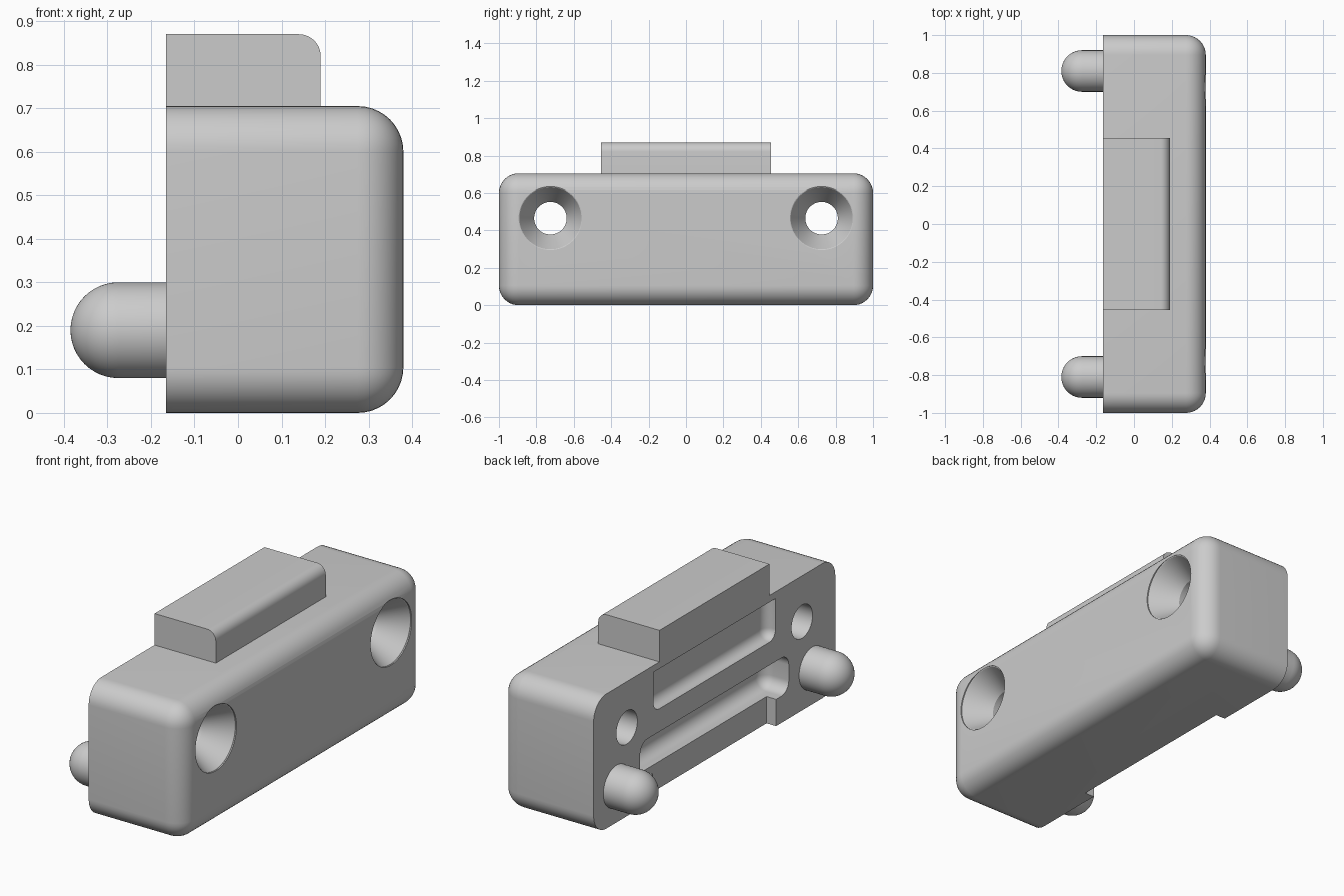
import bpy
import bmesh
from math import radians, sin, cos, pi
from mathutils import Matrix, Vector

cube = bpy.data.objects.get("Cube")
if cube:
    bpy.data.objects.remove(cube)

grey = bpy.data.materials.new("plain grey")
grey.use_nodes = True
colour = (0.6, 0.6, 0.6, 1)
grey.diffuse_color = colour
grey.node_tree.nodes["Principled BSDF"].inputs["Base Color"].default_value = colour

BACK, FACE = -0.165, 0.38


def add_object(name, bm):
    bmesh.ops.recalc_face_normals(bm, faces=bm.faces)
    mesh = bpy.data.meshes.new(name)
    bm.to_mesh(mesh)
    bm.free()
    mesh.materials.append(grey)
    obj = bpy.data.objects.new(name, mesh)
    bpy.context.collection.objects.link(obj)
    return obj


def rounded_box(name, low, high, radius, rounded):
    """Box between two corners; rounded(mid) picks edges by unit midpoint (-1..1)."""
    low, high = Vector(low), Vector(high)
    bm = bmesh.new()
    bmesh.ops.create_cube(bm, size=2)
    edges = [e for e in bm.edges if rounded((e.verts[0].co + e.verts[1].co) / 2)]
    size, centre = (high - low) / 2, (high + low) / 2
    for v in bm.verts:
        v.co = centre + Vector(a * b for a, b in zip(v.co, size))
    if edges:
        bmesh.ops.bevel(bm, geom=edges, offset=radius, segments=10,
                        profile=0.5, affect='EDGES')
    return add_object(name, bm)


def lathe(name, profile, y, z, steps=64):
    """Revolve (x, radius) points about an axis parallel to x."""
    bm = bmesh.new()
    verts = [bm.verts.new((x, 0, r)) for x, r in profile]
    edges = [bm.edges.new(pair) for pair in zip(verts, verts[1:])]
    bmesh.ops.spin(bm, geom=verts + edges, cent=(0, 0, 0), axis=(1, 0, 0),
                   angle=2 * pi, steps=steps)
    bmesh.ops.remove_doubles(bm, verts=bm.verts, dist=0.0001)
    bmesh.ops.translate(bm, verts=bm.verts, vec=(0, y, z))
    return add_object(name, bm)


def cut(target, cutter):
    cutter.hide_render = True
    mod = target.modifiers.new("cut", 'BOOLEAN')
    mod.operation, mod.solver, mod.object = 'DIFFERENCE', 'EXACT', cutter
    bpy.context.view_layer.objects.active = target
    bpy.ops.object.modifier_apply(modifier=mod.name)
    bpy.data.objects.remove(cutter)


# Body: every edge rounded except around the flat mounting side
body = rounded_box("body", (BACK, -1, 0), (FACE, 1, 0.705), 0.105,
                   lambda m: m.x > -0.5)

# Countersunk screw holes
for side in (-1, 1):
    cut(body, lathe("screw_hole_cutter",
                    [(-0.3, 0), (-0.3, 0.087), (0.24, 0.087), (0.372, 0.166),
                     (0.374, 0.17), (0.5, 0.17), (0.5, 0)],
                    side * 0.725, 0.465))

# Pockets in the mounting side, and the shallow relief along its lower lip
cut(body, rounded_box("upper_pocket_cutter", (-0.3, -0.505, 0.46),
                      (BACK + 0.06, 0.505, 0.67), 0.05,
                      lambda m: m.x > -0.5 and m.z < 0.5))
cut(body, rounded_box("lower_pocket_cutter", (-0.3, -0.615, 0.14),
                      (BACK + 0.15, 0.615, 0.34), 0.06,
                      lambda m: m.x > -0.5))
cut(body, rounded_box("lip_relief_cutter", (-0.3, -0.51, -0.1),
                      (BACK + 0.055, 0.51, 0.2), 0, lambda m: False))

# Tab on top with one rounded long edge
tab = rounded_box("top_tab", (BACK, -0.455, 0.69), (0.19, 0.455, 0.87), 0.05,
                  lambda m: m.x > 0.5 and m.z > 0.5)

# Round-nosed locating pegs
parts = [body, tab]
nose = [(-0.275 - 0.11 * cos(a), 0.11 * sin(a))
        for a in (i * pi / 24 for i in range(13))]
for side, label in ((-1, "front"), (1, "back")):
    parts.append(lathe(label + "_peg", nose + [(BACK + 0.01, 0.11), (BACK + 0.01, 0)],
                       side * 0.81, 0.19))

# Smooth the rounds and keep the corners crisp
bpy.ops.object.select_all(action='DESELECT')
for part in parts:
    part.select_set(True)
bpy.context.view_layer.objects.active = body
bpy.ops.object.shade_smooth_by_angle(angle=radians(30))
